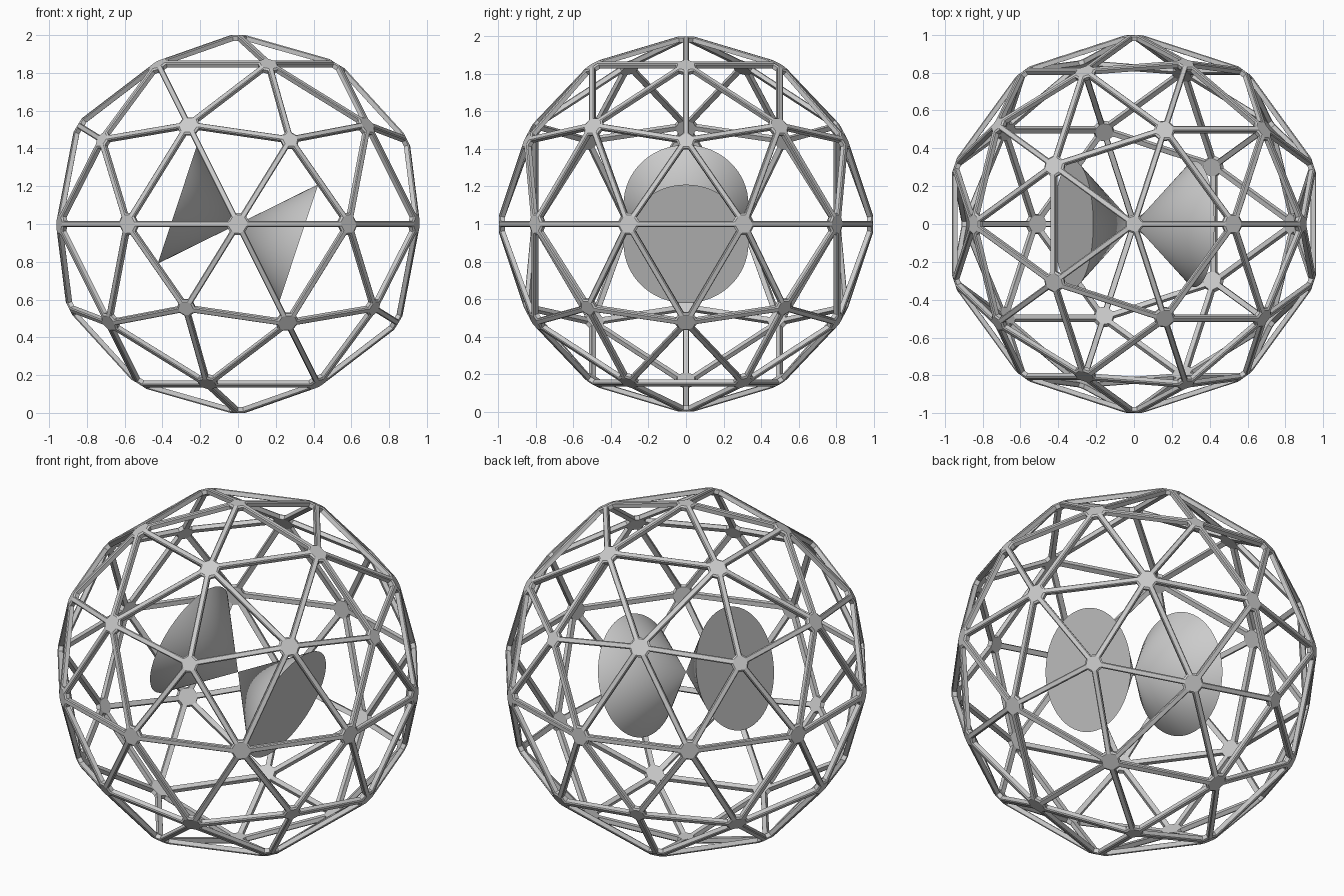
import bpy
from math import radians
from mathutils import Vector

if "Cube" in bpy.data.objects:
    bpy.data.objects.remove(bpy.data.objects["Cube"])

# Geodesic cage: 80-triangle sphere turned into bevelled box struts with flat hubs
bpy.ops.mesh.primitive_ico_sphere_add(subdivisions=2, radius=1)
cage = bpy.context.object
cage.name = "geodesic_cage"
wire = cage.modifiers.new("struts", 'WIREFRAME')
wire.thickness = 0.055
wire.offset = 0
bev = cage.modifiers.new("flat_edges", 'BEVEL')
bev.width = 0.017
bev.segments = 1
bev.limit_method = 'ANGLE'
bev.angle_limit = radians(30)
for name in ("struts", "flat_edges"):
    bpy.ops.object.modifier_apply(modifier=name)

# Fit the cage to a height of 2 standing on z = 0
top = max(max(abs(c) for c in v.co) for v in cage.data.vertices)
for v in cage.data.vertices:
    v.co = v.co / top + Vector((0, 0, 1))

# Two cones meeting tip to tip at the centre, tilted about y
axis = Vector((0.32, 0, -0.106))
for name, side in (("right_cone", 1), ("left_cone", -1)):
    base = axis * side
    bpy.ops.mesh.primitive_cone_add(
        vertices=64, radius1=0.333, radius2=0, depth=axis.length,
        location=Vector((0, 0, 1)) + base / 2,
        rotation=(-base).to_track_quat('Z', 'Y').to_euler())
    cone = bpy.context.object
    cone.name = name
    bpy.ops.object.shade_smooth_by_angle(angle=radians(30))
